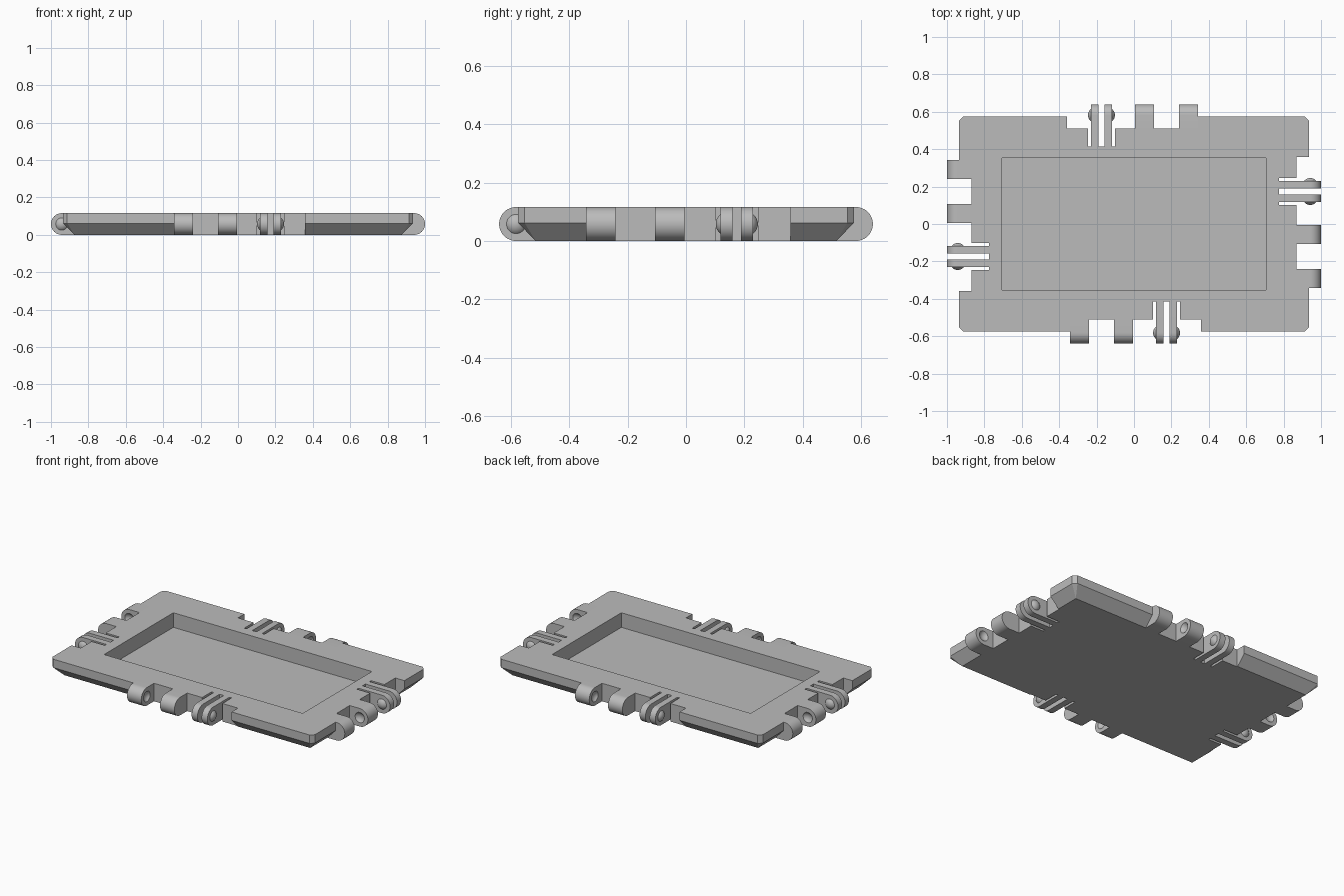
import bpy, bmesh, math
from mathutils import Matrix, Vector

if "Cube" in bpy.data.objects:
    bpy.data.objects.remove(bpy.data.objects["Cube"], do_unlink=True)

H = 0.116             # plate thickness
R = H / 2             # hinge nose radius
HX, HY = 0.935, 0.575  # plate half sizes
BALL, BUMP = 0.042, 0.016  # snap ball radius and how far it stands out

grey = bpy.data.materials.new("plain grey")
grey.use_nodes = True
grey.diffuse_color = (0.5, 0.5, 0.5, 1)
grey.node_tree.nodes["Principled BSDF"].inputs["Base Color"].default_value = (0.5, 0.5, 0.5, 1)


def make_object(name, bm):
    bmesh.ops.recalc_face_normals(bm, faces=bm.faces)
    mesh = bpy.data.meshes.new(name)
    bm.to_mesh(mesh)
    bm.free()
    mesh.materials.append(grey)
    obj = bpy.data.objects.new(name, mesh)
    bpy.context.collection.objects.link(obj)
    return obj


def add_prism(bm, points, along):
    """Extrude a closed outline by a vector."""
    base = bm.faces.new([bm.verts.new(p) for p in points])
    new = bmesh.ops.extrude_face_region(bm, geom=[base], use_keep_orig=True)["geom"]
    bmesh.ops.translate(bm, vec=along, verts=[v for v in new if isinstance(v, bmesh.types.BMVert)])


def add_ball(bm, centre):
    return bmesh.ops.create_uvsphere(bm, u_segments=32, v_segments=24, radius=BALL,
                                     matrix=Matrix.Translation(centre))["verts"]


def cut(obj, cutter):
    """Subtract the cutter, bake the result and drop the cutter."""
    mod = obj.modifiers.new("cut", "BOOLEAN")
    mod.operation, mod.solver, mod.object = "DIFFERENCE", "EXACT", cutter
    bpy.context.view_layer.update()
    baked = bpy.data.meshes.new_from_object(obj.evaluated_get(bpy.context.evaluated_depsgraph_get()))
    obj.modifiers.clear()
    obj.data = baked
    bpy.data.objects.remove(cutter, do_unlink=True)


def smooth(obj):
    bpy.ops.object.select_all(action="DESELECT")
    obj.select_set(True)
    bpy.context.view_layer.objects.active = obj
    bpy.ops.object.shade_smooth_by_angle(angle=math.radians(30))


def tongue_profile(u, base, centre):
    """Flat bar with a half-round nose, pointing outward along -y."""
    arc = [math.radians(-90 + 180 * i / 24) for i in range(25)]
    return ([(u, -base, 0)] + [(u, -centre - R * math.cos(a), R + R * math.sin(a)) for a in arc]
            + [(u, -base, H)])


# The four edges repeat one hinge pattern, turned a quarter each time
sides = [("front", HY), ("left", HX), ("back", HY), ("right", HX)]
turns = [Matrix.Rotation(math.pi / 2 * k, 4, "Z") for k in range(4)]

# Plate: cropped corners above, bevelled underside with sharp corners
bm = bmesh.new()
for sx in (-1, 1):
    for sy in (-1, 1):
        bm.verts.new((sx * (HX - 0.06), sy * (HY - 0.06), 0))
        for z in (0.062, H):
            bm.verts.new((sx * (HX - 0.022), sy * HY, z))
            bm.verts.new((sx * HX, sy * (HY - 0.022), z))
bmesh.ops.convex_hull(bm, input=bm.verts)
bmesh.ops.dissolve_limit(bm, angle_limit=0.01, verts=bm.verts, edges=bm.edges)
plate = make_object("tray_plate", bm)

# Tray recess, hinge notches and clip slots
bm = bmesh.new()
add_prism(bm, [(-0.707, -0.352, 0.022), (0.707, -0.352, 0.022),
               (0.707, 0.352, 0.022), (-0.707, 0.352, 0.022)], (0, 0, 0.3))
for (name, half), turn in zip(sides, turns):
    out, notch, slot = half + 0.2, half - 0.065, half - 0.16
    outline = [(-0.342, out), (0.357, out), (0.357, notch), (0.246, notch),
               (0.246, slot), (0.102, slot), (0.102, notch), (-0.342, notch)]
    add_prism(bm, [turn @ Vector((u, -d, -0.1)) for u, d in outline], (0, 0, 0.4))
cut(plate, make_object("plate_cutter", bm))

for (name, half), turn in zip(sides, turns):
    nose = half + 0.065 - R

    # Two hinge knuckles with sockets on the faces that look at each other
    for label, u0, u1, face, sign in (("outer", -0.342, -0.241, -0.241, 1),
                                      ("inner", -0.107, -0.005, -0.107, -1)):
        bm = bmesh.new()
        add_prism(bm, tongue_profile(u0, half - 0.065, nose), (u1 - u0, 0, 0))
        knuckle = make_object(f"{name}_{label}_knuckle", bm)
        bm = bmesh.new()
        add_ball(bm, (face + sign * (BALL - BUMP), -nose, R))
        cut(knuckle, make_object("socket_cutter", bm))
        knuckle.data.transform(turn)
        smooth(knuckle)

    # Two springy clip fingers, each with a snap bump on its outer face
    for label, u0, u1, face, sign in (("first", 0.118, 0.159, 0.118, -1),
                                      ("second", 0.189, 0.230, 0.230, 1)):
        bm = bmesh.new()
        add_prism(bm, tongue_profile(u0, half - 0.16, nose), (u1 - u0, 0, 0))
        finger = make_object(f"{name}_{label}_clip_finger", bm)
        bm = bmesh.new()
        add_ball(bm, (face - sign * (BALL - BUMP), -nose, R))
        bmesh.ops.bisect_plane(bm, geom=bm.verts[:] + bm.edges[:] + bm.faces[:],
                               plane_co=(face, 0, 0), plane_no=(sign, 0, 0), clear_inner=True)
        bmesh.ops.holes_fill(bm, edges=[e for e in bm.edges if e.is_boundary])
        bump = make_object(f"{name}_{label}_snap_bump", bm)
        for part in (finger, bump):
            part.data.transform(turn)
            smooth(part)
